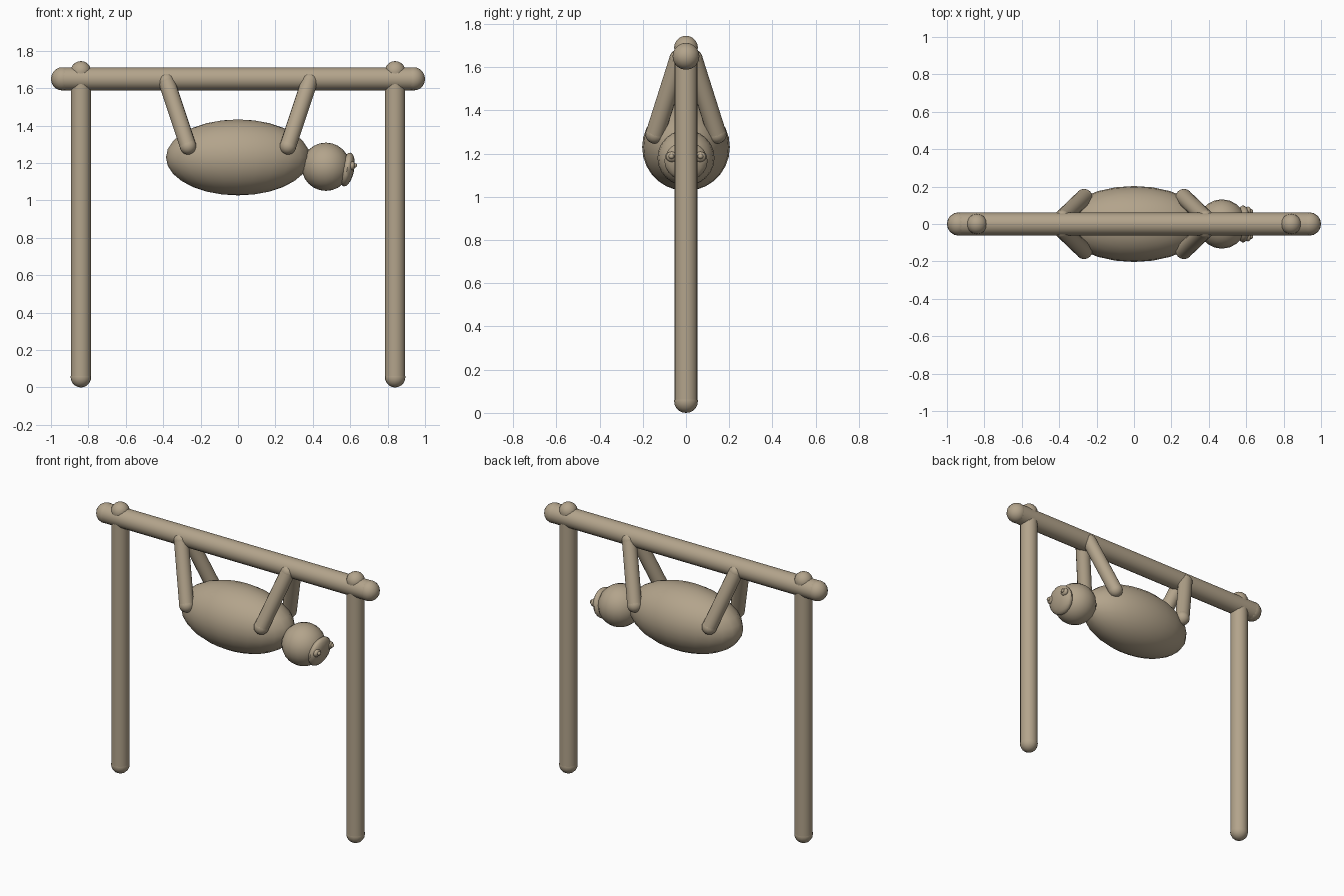
import bpy
import math
from mathutils import Vector

cube = bpy.data.objects.get("Cube")
if cube:
    bpy.data.objects.remove(cube, do_unlink=True)

# Single clay colour
clay = bpy.data.materials.new("tan_clay")
clay.use_nodes = True
tan = (0.45, 0.37, 0.26, 1)
clay.diffuse_color = tan
clay.node_tree.nodes["Principled BSDF"].inputs["Base Color"].default_value = tan


def finish(name):
    obj = bpy.context.object
    obj.name = name
    obj.data.materials.append(clay)
    bpy.ops.object.shade_smooth_by_angle(angle=math.radians(50))
    return obj


def ball(name, centre, radii, tilt=0, segments=16, rings=10):
    bpy.ops.mesh.primitive_uv_sphere_add(segments=segments, ring_count=rings, radius=1,
                                         location=centre, rotation=(0, tilt, 0))
    bpy.context.object.scale = radii
    bpy.ops.object.transform_apply(location=False, rotation=False, scale=True)
    return finish(name)


def rod(name, start, end, radius):
    """Cylinder between two points with a ball at each end."""
    a, b = Vector(start), Vector(end)
    bpy.ops.mesh.primitive_cylinder_add(vertices=16, radius=radius, depth=(b - a).length,
                                        location=(a + b) / 2)
    bpy.context.object.rotation_euler = (b - a).to_track_quat("Z", "Y").to_euler()
    finish(name)
    for label, point in (("start", a), ("end", b)):
        ball(f"{name}_{label}_cap", point, (radius * 1.02,) * 3)


# Frame: horizontal bar on two posts
rod("crossbar", (-0.938, 0, 1.65), (0.938, 0, 1.65), 0.061)
for side, x in (("right", -0.84), ("left", 0.84)):
    rod(side + "_post", (x, 0, 0.055), (x, 0, 1.69), 0.054)

# Hanging animal: body and head
ball("body", (0, 0, 1.23), (0.385, 0.203, 0.203), segments=24, rings=14)
ball("head", (0.47, 0, 1.18), (0.13, 0.132, 0.129), segments=20, rings=12)

# Limbs gripping the bar
for end, sx in (("hind", -1), ("fore", 1)):
    for side, sy in (("near", -1), ("far", 1)):
        rod(f"{side}_{end}_limb", (sx * 0.382, sy * 0.033, 1.637),
            (sx * 0.267, sy * 0.143, 1.29), 0.044)

# Face: tilted flat disc with bulging eyes and pupils
ball("face", (0.583, 0, 1.165), (0.038, 0.1, 0.092), tilt=0.2)
for side, sy in (("near", -1), ("far", 1)):
    ball(side + "_eye", (0.61, sy * 0.065, 1.185), (0.017, 0.028, 0.024), tilt=0.1)
    ball(side + "_pupil", (0.625, sy * 0.067, 1.187), (0.012, 0.013, 0.012))
